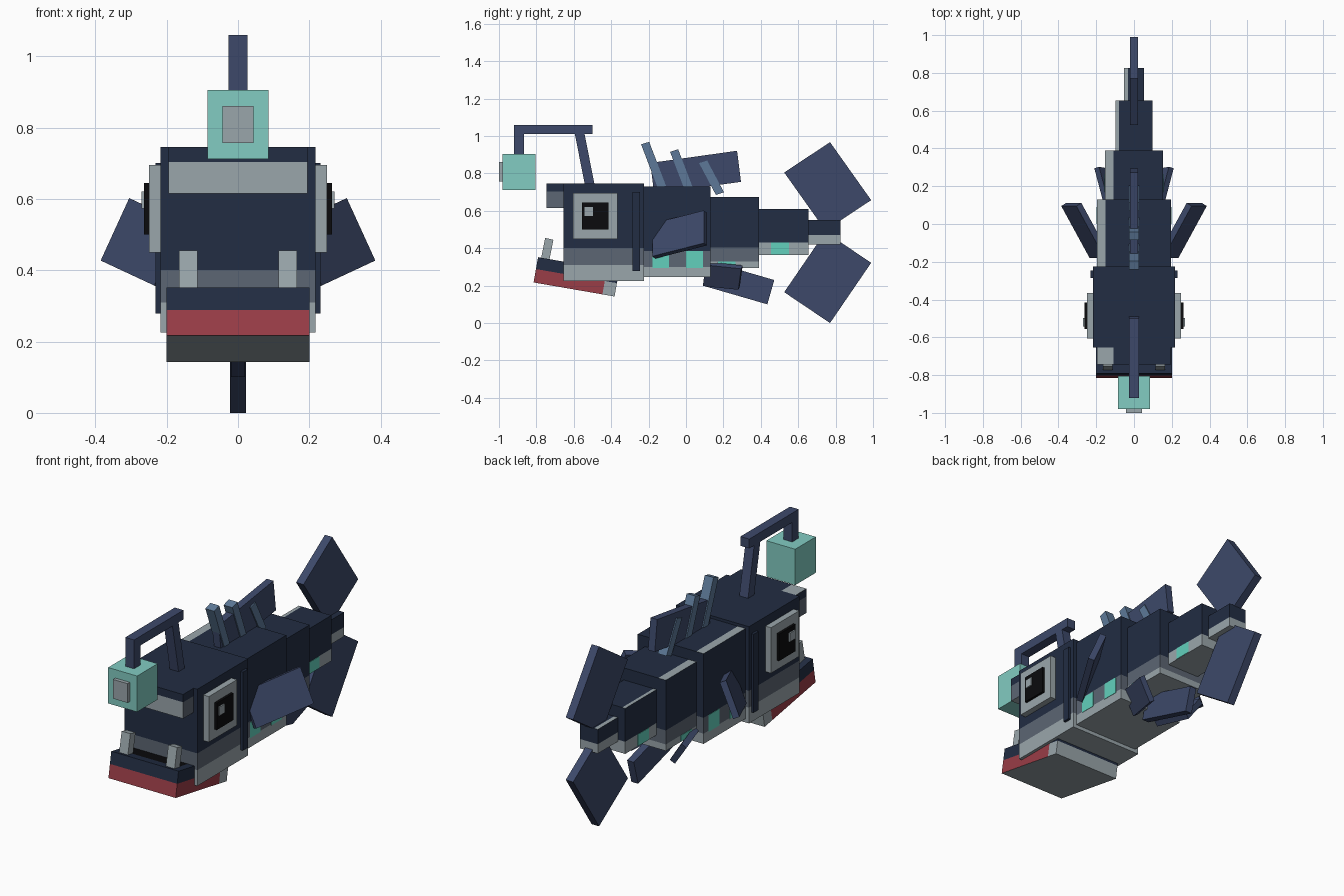
import bpy, bmesh
from mathutils import Matrix, Vector

if "Cube" in bpy.data.objects:
    bpy.data.objects.remove(bpy.data.objects["Cube"], do_unlink=True)


def linear(c):
    c /= 255
    return c / 12.92 if c <= 0.04045 else ((c + 0.055) / 1.055) ** 2.4


def material(name, *rgb):
    m = bpy.data.materials.new(name)
    m.use_nodes = True
    col = (*[linear(c) for c in rgb], 1)
    m.diffuse_color = col
    m.node_tree.nodes["Principled BSDF"].inputs["Base Color"].default_value = col
    return m


MATS = {
    "navy": material("navy", 34, 45, 67),
    "slate": material("slate", 92, 102, 115),
    "grey": material("pale grey", 154, 166, 171),
    "red": material("dark red", 154, 61, 71),
    "lure": material("soft teal", 130, 204, 194),
    "teal": material("bright teal", 98, 208, 188),
    "fin": material("fin blue", 61, 73, 106),
    "steel": material("steel blue", 93, 121, 152),
    "black": material("black", 11, 11, 13),
}


def slab(name, corner, a, b, c, rule, cuts=()):
    """Box spanned by three edge vectors. Cuts are (axis, fraction);
    rule is a colour or a function of unit face centre and normal."""
    bm = bmesh.new()
    bmesh.ops.create_cube(bm, size=1, matrix=Matrix.Translation((0.5, 0.5, 0.5)))
    for axis, f in cuts:
        no = Vector((0, 0, 0))
        no[axis] = 1
        bmesh.ops.bisect_plane(bm, geom=bm.verts[:] + bm.edges[:] + bm.faces[:],
                               plane_co=no * f, plane_no=no)
    bm.normal_update()
    used = []
    for f in bm.faces:
        key = rule if isinstance(rule, str) else rule(f.calc_center_median(), f.normal)
        if key not in used:
            used.append(key)
        f.material_index = used.index(key)
    a, b, c, o = Vector(a), Vector(b), Vector(c), Vector(corner)
    for v in bm.verts:
        v.co = o + a * v.co.x + b * v.co.y + c * v.co.z
    bmesh.ops.recalc_face_normals(bm, faces=bm.faces[:])
    me = bpy.data.meshes.new(name)
    bm.to_mesh(me)
    bm.free()
    for key in used:
        me.materials.append(MATS[key])
    ob = bpy.data.objects.new(name, me)
    bpy.context.collection.objects.link(ob)
    return ob


def box(name, x, y, z, rule, cuts=()):
    return slab(name, (x[0], y[0], z[0]), (x[1] - x[0], 0, 0),
                (0, y[1] - y[0], 0), (0, 0, z[1] - z[0]), rule, cuts)


def fin(name, corner, a, b, half, colour):
    """Upright plate on the centre line; corner, a and b are (y, z)."""
    return slab(name, (-half, *corner), (2 * half, 0, 0), (0, *a), (0, *b), colour)


def body(name, w, y, z, slate_z, navy_z, strip=0):
    """Body segment: pale belly, slate band, navy back and a pale edge strip."""
    h = z[1] - z[0]
    lo, hi = (slate_z - z[0]) / h, (navy_z - z[0]) / h
    s = strip / (2 * w)

    def rule(p, n):
        if n.z > 0.5:
            return "grey" if p.x < s else "navy"
        return "grey" if n.z < -0.5 or p.z < lo else "slate" if p.z < hi else "navy"
    cuts = [(2, lo), (2, hi)] + ([(0, s)] if strip else [])
    box(name, (-w, w), y, z, rule, cuts)


# Head and body segments
body("head", 0.217, (-0.655, -0.225), (0.225, 0.745), 0.31, 0.4)
body("front_body", 0.196, (-0.225, 0.13), (0.245, 0.73), 0.3, 0.385, 0.045)
body("middle_body", 0.153, (0.13, 0.39), (0.295, 0.675), 0.33, 0.405, 0.045)
body("rear_body", 0.097, (0.39, 0.655), (0.365, 0.61), 0.43, 0.431, 0.018)
body("tail_base", 0.053, (0.655, 0.825), (0.42, 0.55), 0.47, 0.471, 0.022)


# Snout
def snout_rule(p, n):
    if n.z > 0.5:
        return "grey" if p.x < 0.22 else "navy"
    if p.z > 0.68:
        return "navy"
    return "slate" if abs(n.x) > 0.5 else "grey"


box("snout", (-0.195, 0.195), (-0.745, -0.655), (0.615, 0.745), snout_rule,
    [(0, 0.22), (2, 0.68)])


# Lower jaw, tilted up to the front
def jaw_rule(p, n):
    if n.z > 0.5:
        return "black" if 0.1 < p.x < 0.9 and p.y > 0.12 else "navy"
    if n.z < -0.5:
        return "grey"
    if p.z > 0.53:
        return "navy"
    return "grey" if p.y > 0.85 else "red"


slab("lower_jaw", (-0.2, -0.815, 0.217), (0.4, 0, 0), (0, 0.433, -0.075),
     (0, 0.024, 0.135), jaw_rule,
     [(0, 0.1), (0, 0.9), (1, 0.12), (1, 0.85), (2, 0.53)])

# Paired parts
for side, s in (("left", 1), ("right", -1)):
    def pair(part, x, y, z, colour):
        box(side + "_" + part, sorted((s * x[0], s * x[1])), y, z, colour)

    pair("eye_plate", (0.2, 0.25), (-0.605, -0.365), (0.45, 0.695), "grey")
    pair("eye", (0.25, 0.263), (-0.555, -0.415), (0.5, 0.645), "black")
    pair("eye_glint", (0.263, 0.27), (-0.543, -0.497), (0.573, 0.62), "grey")
    pair("gill", (0.2, 0.231), (-0.287, -0.245), (0.278, 0.7), "navy")
    slab(side + "_tooth", (s * 0.113, -0.775, 0.345), (s * 0.052, 0, 0),
         (0, 0.044, -0.01), (0, 0.022, 0.11), "grey")
    slab(side + "_pectoral_fin", (s * 0.235, -0.18, 0.357), (s * 0.15, 0.275, 0.07),
         (s * -0.08, 0, 0.175), (s * -0.026, 0.017, -0.012), "fin")
    slab(side + "_pelvic_fin", (s * 0.21, 0.295, 0.29), (s * -0.05, -0.19, 0.02),
         (s * -0.08, -0.015, -0.112), (s * -0.025, 0.008, 0.018), "fin")
    # Glowing belly spots
    for i, (x, y0, y1, z0, z1) in enumerate((
            (0.196, -0.18, -0.09, 0.295, 0.38), (0.196, 0, 0.09, 0.295, 0.385),
            (0.153, 0.17, 0.265, 0.297, 0.33), (0.097, 0.455, 0.55, 0.367, 0.43))):
        pair("spot_%d" % i, (x - 0.002, x + 0.002), (y0, y1), (z0, z1), "teal")

# Lure and its rod
box("lure", (-0.086, 0.086), (-0.98, -0.805), (0.712, 0.905), "lure")
box("lure_plate", (-0.043, 0.043), (-1, -0.98), (0.757, 0.86), "grey")
box("rod_tip", (-0.026, 0.026), (-0.92, -0.865), (0.905, 1.01), "fin")
box("rod_bar", (-0.026, 0.026), (-0.92, -0.5), (1.01, 1.06), "fin")
fin("rod_post", (-0.54, 0.735), (0.05, 0.01), (-0.055, 0.28), 0.026, "fin")

# Centre line fins
fin("dorsal_fin", (-0.17, 0.69), (0.464, 0.065), (-0.021, 0.166), 0.02, "fin")
fin("anal_fin", (0.09, 0.2), (0.345, -0.1), (0.037, 0.13), 0.02, "fin")
fin("upper_tail_fin", (0.745, 0.495), (0.245, 0.162), (-0.22, 0.31), 0.022, "fin")
fin("lower_tail_fin", (0.745, 0.487), (0.245, -0.165), (-0.22, -0.322), 0.022, "fin")

# Leaning back spines
for i, (y, z) in enumerate(((-0.24, 0.955), (-0.085, 0.915), (0.07, 0.855))):
    fin("spine_%d" % (i + 1), (y, z), (0.043, 0.014), (0.09, -0.235 if i < 2 else -0.17),
        0.026, "steel")
